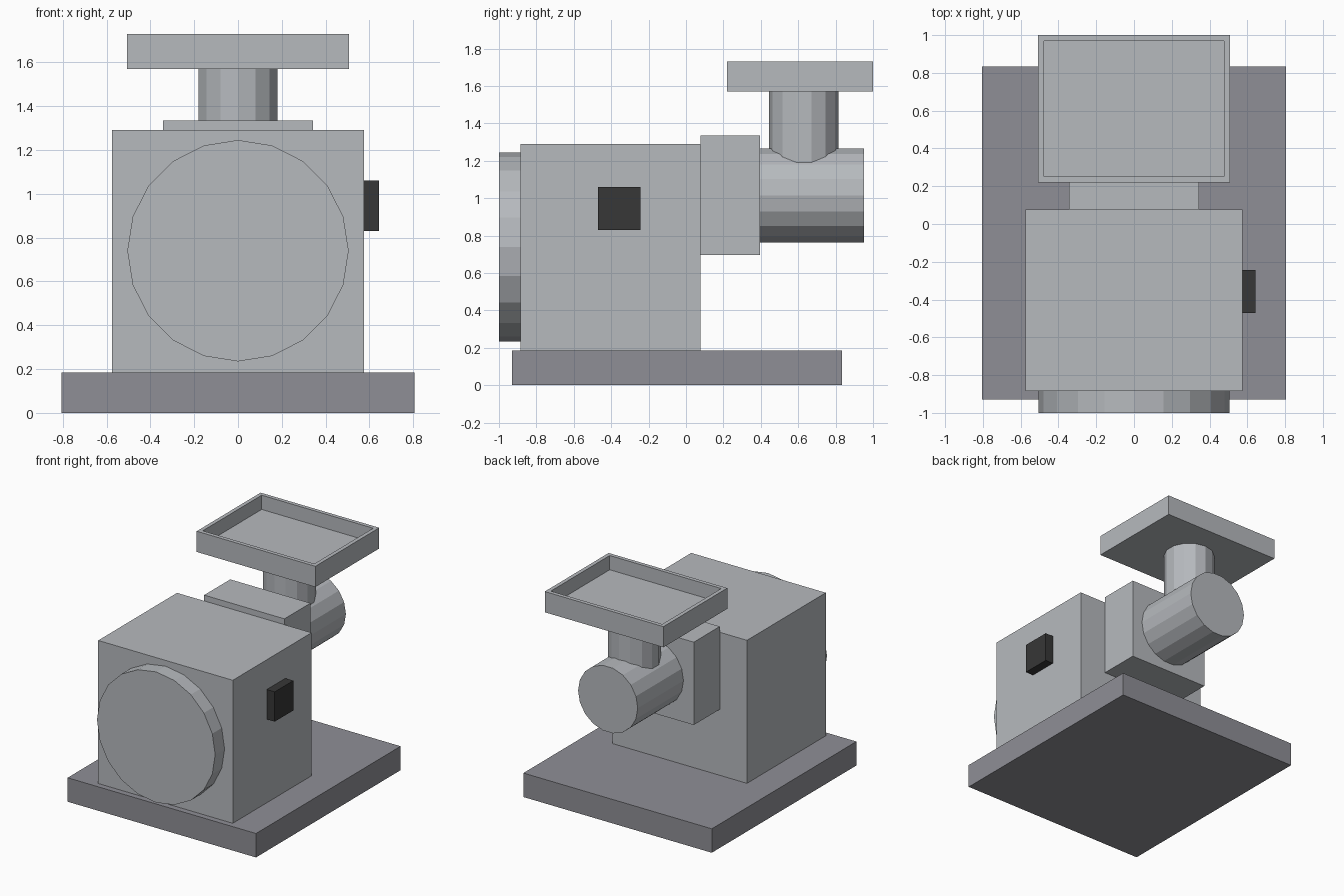
import bpy, bmesh, math
from mathutils import Matrix, Vector

if "Cube" in bpy.data.objects:
    bpy.data.objects.remove(bpy.data.objects["Cube"])


def material(name, rgb):
    m = bpy.data.materials.new(name)
    m.diffuse_color = (*rgb, 1)
    m.use_nodes = True
    m.node_tree.nodes["Principled BSDF"].inputs["Base Color"].default_value = m.diffuse_color
    return m


METAL = material("light_grey_metal", (0.47, 0.49, 0.515))
BASE = material("dark_grey_base", (0.275, 0.275, 0.305))
BLACK = material("black_plastic", (0.038, 0.038, 0.038))


def finish(name, bm, mat):
    bmesh.ops.recalc_face_normals(bm, faces=bm.faces)
    mesh = bpy.data.meshes.new(name)
    bm.to_mesh(mesh)
    bm.free()
    mesh.materials.append(mat)
    ob = bpy.data.objects.new(name, mesh)
    bpy.context.collection.objects.link(ob)
    return ob


def box_bm(x, y, z):
    bm = bmesh.new()
    bmesh.ops.create_cube(bm, size=1)
    for v in bm.verts:
        v.co = Vector([(a + b) / 2 + c * (b - a) for (a, b), c in zip((x, y, z), v.co)])
    return bm


def box(name, x, y, z, mat):
    return finish(name, box_bm(x, y, z), mat)


def cylinder(name, start, end, radius, sides, mat, spin=0):
    # spin turns the polygon about the cylinder's own axis
    a, b = Vector(start), Vector(end)
    bm = bmesh.new()
    bmesh.ops.create_cone(bm, cap_ends=True, segments=sides, radius1=radius,
                          radius2=radius, depth=(b - a).length)
    turn = Matrix.Rotation(math.pi / 2, 4, 'X') if abs((b - a).y) > 0.01 else Matrix()
    bm.transform(Matrix.Translation((a + b) / 2) @ turn @ Matrix.Rotation(spin, 4, 'Z'))
    # put a corner on +x (upright) or on top (lying)
    return finish(name, bm, mat)


# Base plate, motor housing and neck block
box("base_plate", (-0.805, 0.805), (-0.93, 0.835), (0, 0.185), BASE)
box("motor_housing", (-0.575, 0.575), (-0.885, 0.077), (0.185, 1.29), METAL)
box("neck_block", (-0.343, 0.343), (0.077, 0.395), (0.695, 1.335), METAL)

# Round front cover
cylinder("front_cover", (0, -1, 0.74), (0, -0.885, 0.74), 0.505, 20, METAL)

# Switch on the right side
box("switch", (0.575, 0.643), (-0.47, -0.243), (0.83, 1.06), BLACK)

# Lying barrel and upright feed tube
cylinder("barrel", (0, 0.395, 1.015), (0, 0.953, 1.015), 0.255, 18, METAL, math.pi / 2)
cylinder("feed_tube", (0, 0.63, 1.1), (0, 0.63, 1.575), 0.185, 14, METAL)

# Feed tray with sunken floor
bm = box_bm((-0.507, 0.507), (0.22, 1.0), (1.57, 1.73))
top = max(bm.faces, key=lambda f: f.calc_center_median().z)
bmesh.ops.inset_region(bm, faces=[top], thickness=0.043)
for v in top.verts:
    v.co.z = 1.73
bm.normal_update()
floor = bmesh.ops.extrude_face_region(bm, geom=[top])
bmesh.ops.translate(bm, vec=(0, 0, -0.11),
                    verts=[g for g in floor["geom"] if isinstance(g, bmesh.types.BMVert)])
if top.is_valid:
    bmesh.ops.delete(bm, geom=[top], context='FACES_ONLY')
finish("feed_tray", bm, METAL)
